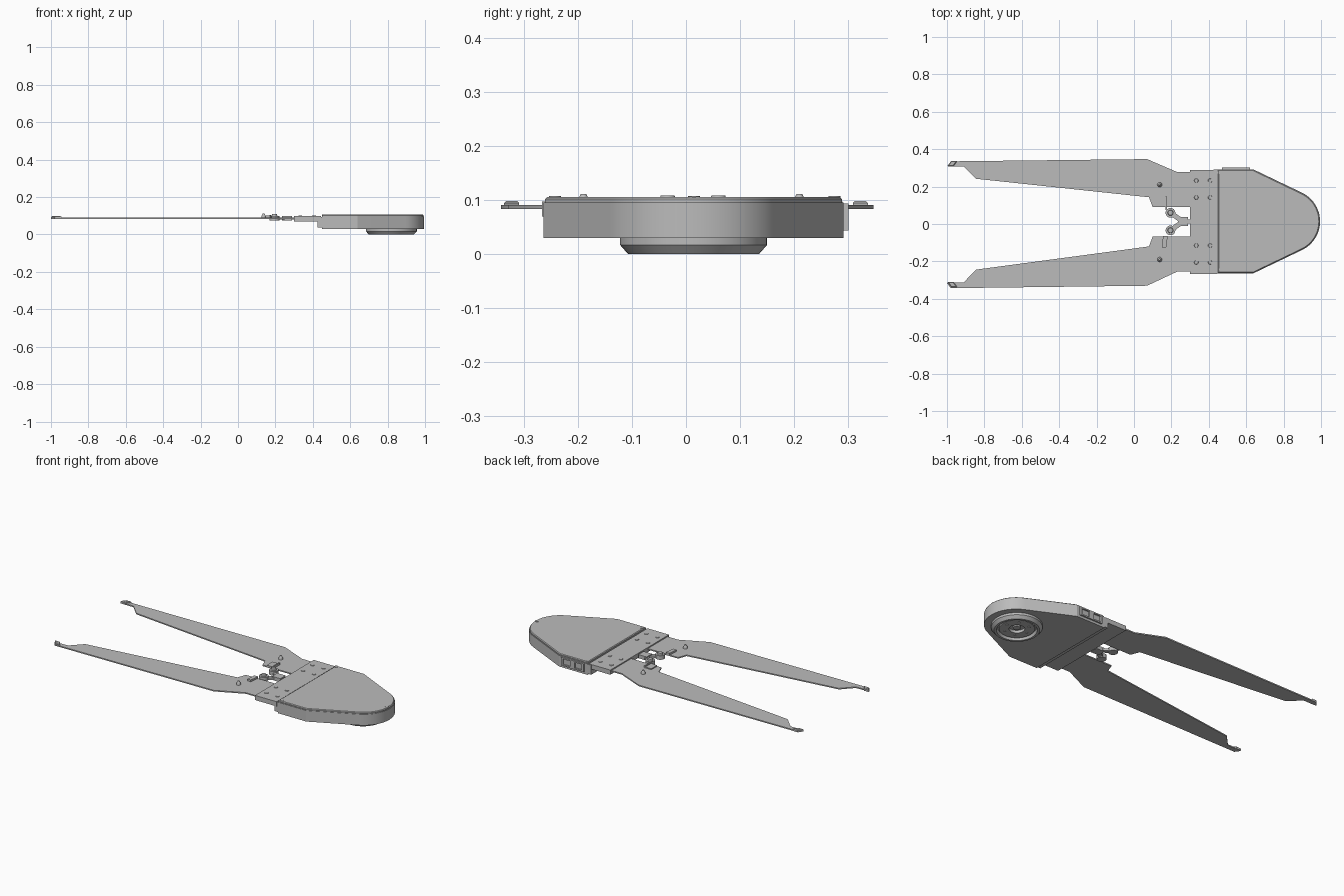
import bpy, bmesh, math
from mathutils import Vector

if "Cube" in bpy.data.objects:
    bpy.data.objects.remove(bpy.data.objects["Cube"], do_unlink=True)

grey = bpy.data.materials.new("light grey")
grey.use_nodes = True
grey.diffuse_color = (0.5, 0.5, 0.5, 1)
grey.node_tree.nodes["Principled BSDF"].inputs["Base Color"].default_value = (0.5, 0.5, 0.5, 1)

MID = 0.013  # centre line of the mechanism


def finish(name, bm):
    bmesh.ops.recalc_face_normals(bm, faces=bm.faces)
    mesh = bpy.data.meshes.new(name)
    bm.to_mesh(mesh)
    bm.free()
    mesh.materials.append(grey)
    obj = bpy.data.objects.new(name, mesh)
    bpy.context.collection.objects.link(obj)
    bpy.ops.object.select_all(action="DESELECT")
    obj.select_set(True)
    bpy.context.view_layer.objects.active = obj
    bpy.ops.object.shade_smooth_by_angle(angle=math.radians(25))
    return obj


def prism(name, outline, z0, z1, bevel=0):
    """Extrude a plan outline, optionally chamfering its top rim."""
    bm = bmesh.new()
    base = bm.faces.new([bm.verts.new((x, y, z0)) for x, y in outline])
    top = bmesh.ops.extrude_face_region(bm, geom=[base])["geom"]
    verts = [g for g in top if isinstance(g, bmesh.types.BMVert)]
    bmesh.ops.translate(bm, verts=verts, vec=(0, 0, z1 - z0))
    if bevel:
        rim = [e for e in bm.edges if all(v in verts for v in e.verts)]
        bmesh.ops.bevel(bm, geom=rim, offset=bevel, segments=1, affect="EDGES")
    return finish(name, bm)


def box(name, x0, x1, y0, y1, z0, z1):
    return prism(name, [(x0, y0), (x1, y0), (x1, y1), (x0, y1)], z0, z1)


def cone(name, x, y, z0, z1, r0, r1, sides=24):
    bm = bmesh.new()
    bmesh.ops.create_cone(bm, cap_ends=True, segments=sides, radius1=r0, radius2=r1, depth=z1 - z0)
    bmesh.ops.translate(bm, verts=bm.verts, vec=(x, y, (z0 + z1) / 2))
    return finish(name, bm)


def lathe(name, profile, x, y):
    """Spin a radius and height profile about a vertical axis."""
    bm = bmesh.new()
    pts = [bm.verts.new((r, 0, z)) for r, z in profile]
    edges = [bm.edges.new(pair) for pair in zip(pts, pts[1:])]
    bmesh.ops.spin(bm, geom=pts + edges, axis=(0, 0, 1), cent=(0, 0, 0),
                   angle=math.tau, steps=48)
    bmesh.ops.remove_doubles(bm, verts=bm.verts, dist=0.0001)
    bmesh.ops.translate(bm, verts=bm.verts, vec=(x, y, 0))
    return finish(name, bm)


def body_outline(x0, shrink=0):
    """Straight sides, tapered shoulders and a round nose."""
    half, r = 0.278 - shrink, 0.17 - shrink
    pts = [(x0, -half), (0.638, -half)]
    for i in range(25):
        a = math.radians(-65.7 + i * 131.4 / 24)
        pts.append((0.825 + r * math.cos(a), r * math.sin(a)))
    pts += [(0.638, half), (x0, half)]
    return [(x, y + 0.014) for x, y in pts]


# Housing, lid and mounting plate
prism("housing", body_outline(0.45), 0.03, 0.096)
prism("lid", body_outline(0.45, 0.003), 0.096, 0.106, 0.004)
box("housing_lip", 0.426, 0.452, -0.264, 0.292, 0.037, 0.094)
box("mounting_plate", 0.30, 0.443, -0.267, 0.29, 0.07, 0.098)
for x, y in ((0.46, 0.275), (0.463, -0.243), (0.978, 0.015)):
    cone("lid_screw", x, y, 0.10, 0.1075, 0.011, 0.011)
for x in (0.333, 0.407):
    for y in (0.232, 0.142, -0.115, -0.205):
        cone("plate_screw", x, y, 0.096, 0.101, 0.012, 0.01)

# Rotary drive under the nose
lathe("drive_ring", [(0.136, 0.035), (0.136, 0.017), (0.121, 0), (0.108, 0), (0.102, 0.018),
                     (0.094, 0.018), (0.094, 0.008), (0.042, 0.008), (0.042, 0.024),
                     (0.02, 0.024), (0.02, 0.014), (0, 0.014)], 0.82, 0.014)
for i in range(6):
    a = i * math.tau / 6
    cone("drive_bolt", 0.82 + 0.068 * math.cos(a), 0.014 + 0.068 * math.sin(a),
         0.005, 0.01, 0.007, 0.007, 12)

# Connector frame with two windows on the side
for z in (0.044, 0.086):
    box("connector_rail", 0.47, 0.62, 0.285, 0.301, z, z + 0.008)
for x, w in ((0.47, 0.012), (0.53, 0.03), (0.608, 0.012)):
    box("connector_post", x, x + w, 0.285, 0.301, 0.044, 0.094)

# Two long arms, their tip pads and locating pins
arm_back = [(-0.995, 0.308), (-0.91, 0.308), (-0.845, 0.242), (0.08, 0.143), (0.10, 0.09),
            (0.31, 0.09), (0.31, 0.278), (0.23, 0.278), (0.07, 0.347), (-0.975, 0.335)]
arm_front = [(-1.0, -0.315), (-0.91, -0.312), (-0.845, -0.244), (0.08, -0.12), (0.10, -0.067),
             (0.31, -0.067), (0.31, -0.255), (0.23, -0.255), (0.07, -0.33), (-0.98, -0.343)]
for name, outline, side in (("back", arm_back, 1), ("front", arm_front, -1)):
    prism(name + "_arm", outline, 0.084, 0.091)
    y = 0.309 * side
    prism(name + "_tip_pad", [(-0.998, y), (-0.965, y), (-0.945, y + 0.028 * side),
                              (-0.978, y + 0.028 * side)], 0.084, 0.099, 0.004)
    cone(name + "_pin", 0.137, 0.01 + 0.2 * side, 0.09, 0.1, 0.013, 0.011)
    cone(name + "_pin_tip", 0.137, 0.01 + 0.2 * side, 0.1, 0.112, 0.011, 0.005)

# Sensor brackets at the arm roots
box("back_bracket", 0.128, 0.176, 0.09, 0.146, 0.09, 0.097)
box("back_bracket_wall", 0.168, 0.176, 0.075, 0.146, 0.09, 0.104)
prism("front_bracket", [(0.15, -0.125), (0.172, -0.125), (0.18, -0.065), (0.155, -0.065)], 0.09, 0.102)

# Gripper linkage: pivot rollers, slanted links and pusher block
block = Vector((0.262, MID))
for side in (1, -1):
    pivot = Vector((0.195, MID + 0.047 * side))
    along = block - pivot
    across = Vector((-along.y, along.x)).normalized() * 0.013
    prism("link", [tuple(p) for p in (pivot - across, block - across, block + across, pivot + across)],
          0.08, 0.092)
    cone("pivot_roller", pivot.x, pivot.y, 0.076, 0.1, 0.026, 0.026)
    cone("pivot_cap", pivot.x, pivot.y, 0.1, 0.109, 0.015, 0.013)
box("pusher_block", 0.235, 0.29, MID - 0.025, MID + 0.025, 0.076, 0.098)
box("pusher_rod", 0.285, 0.305, MID - 0.01, MID + 0.01, 0.08, 0.092)
